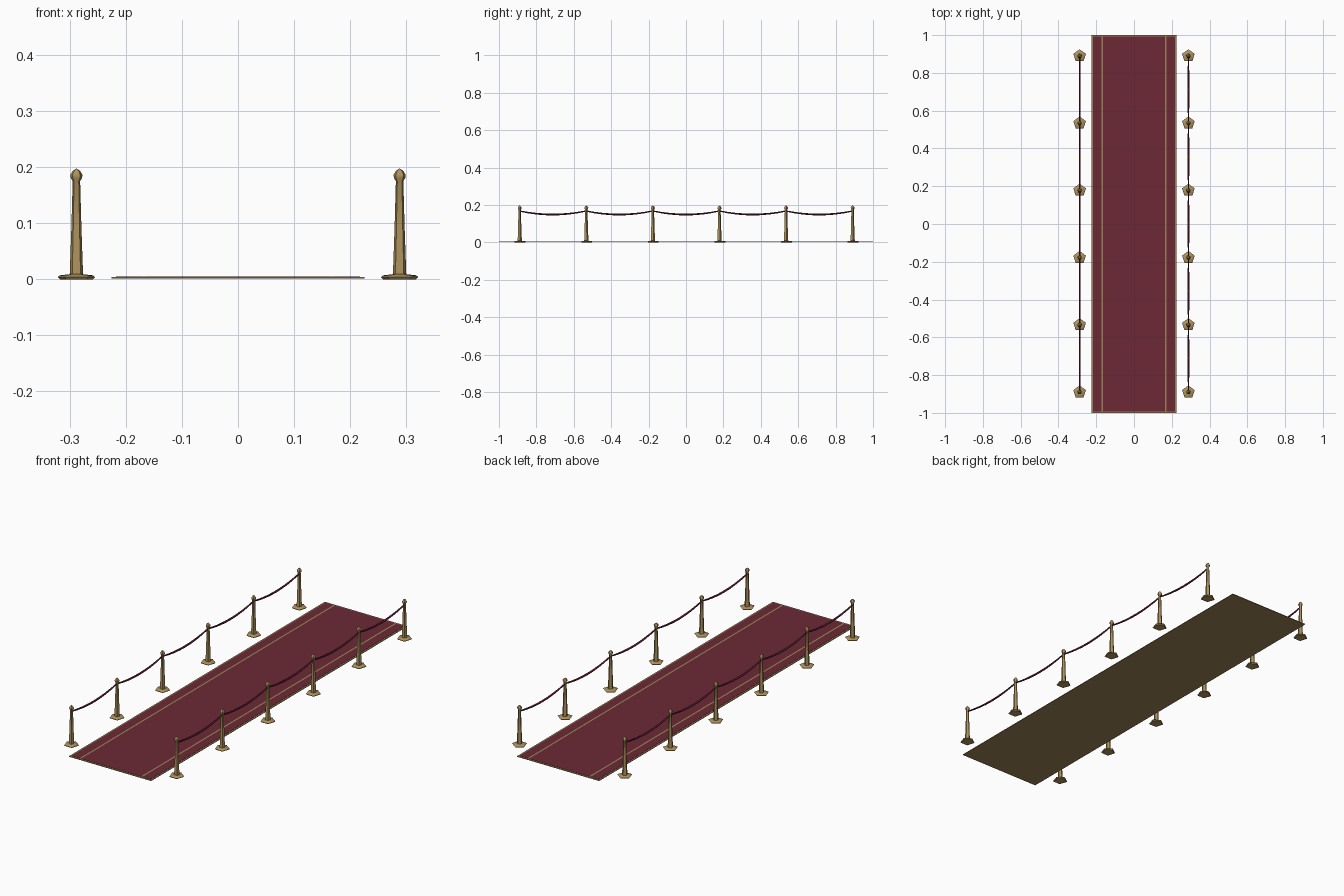
import bpy, bmesh, math

if "Cube" in bpy.data.objects:
    bpy.data.objects.remove(bpy.data.objects["Cube"])

def material(name, rgb):
    m = bpy.data.materials.new(name)
    m.diffuse_color = (*rgb, 1)
    m.use_nodes = True
    m.node_tree.nodes["Principled BSDF"].inputs["Base Color"].default_value = m.diffuse_color
    return m

GOLD = material("brass", (0.42, 0.29, 0.11))
TRIM = material("gold_trim", (0.33, 0.23, 0.09))
RED = material("red_carpet", (0.15, 0.022, 0.035))
ROPE = material("rope_velvet", (0.11, 0.012, 0.03))

def finish(name, bm, mat, smooth=None):
    bmesh.ops.recalc_face_normals(bm, faces=bm.faces)
    me = bpy.data.meshes.new(name)
    bm.to_mesh(me)
    bm.free()
    me.materials.append(mat)
    ob = bpy.data.objects.new(name, me)
    bpy.context.collection.objects.link(ob)
    if smooth:
        bpy.context.view_layer.objects.active = ob
        ob.select_set(True)
        bpy.ops.object.shade_smooth_by_angle(angle=math.radians(smooth))
        ob.select_set(False)
    return ob

def skin(bm, rings):
    # bridge successive rings and cap both ends
    vs = [[bm.verts.new(p) for p in r] for r in rings]
    n = len(vs[0])
    for a, b in zip(vs, vs[1:]):
        for i in range(n):
            j = (i + 1) % n
            bm.faces.new((a[i], a[j], b[j], b[i]))
    bm.faces.new(vs[0])
    bm.faces.new(vs[-1])

def slab(name, x0, x1, y0, y1, z0, z1, mat):
    bm = bmesh.new()
    skin(bm, [[(x0, y0, z), (x1, y0, z), (x1, y1, z), (x0, y1, z)] for z in (z0, z1)])
    return finish(name, bm, mat)

# carpet: gold backing shows as the border, red panels and two stripes on top
W, B, S = 0.225, 0.008, 0.168
slab("carpet_backing", -W, W, -1, 1, 0.001, 0.004, TRIM)
slab("carpet_centre", -S + 0.004, S - 0.004, -1 + B, 1 - B, 0.0035, 0.005, RED)
for s, side in ((-1, "left"), (1, "right")):
    x0, x1 = sorted((s * (S + 0.004), s * (W - B)))
    slab("carpet_edge_" + side, x0, x1, -1 + B, 1 - B, 0.0035, 0.005, RED)
    slab("carpet_stripe_" + side, s * S - 0.004, s * S + 0.004, -1 + B, 1 - B, 0.0035, 0.005, TRIM)

# five-sided post profile: foot, tapered pole, collar, ball, tip
PROFILE = [(0.031, 0), (0.035, 0.004), (0.031, 0.007), (0.0125, 0.009), (0.0095, 0.09),
           (0.007, 0.175), (0.0105, 0.180), (0.0115, 0.186), (0.007, 0.193), (0.001, 0.197)]
XP = 0.288
YS = [-0.89 + 0.356 * i for i in range(6)]

def post(name, x, y):
    bm = bmesh.new()
    ang = [math.pi / 2 + i * math.tau / 5 for i in range(5)]
    skin(bm, [[(x + r * math.cos(a), y + r * math.sin(a), z) for a in ang] for r, z in PROFILE])
    finish(name, bm, GOLD, 40)

# sagging rope, slightly thicker in the middle
def rope(name, x, y0, y1):
    bm = bmesh.new()
    rings = []
    for k in range(9):
        t = k / 8
        bow = 4 * t * (1 - t)
        z = 0.168 - 0.019 * bow
        r = 0.0035 + 0.0015 * bow
        rings.append([(x + r * math.cos(i * math.tau / 5), y0 + (y1 - y0) * t,
                       z + r * math.sin(i * math.tau / 5)) for i in range(5)])
    skin(bm, rings)
    finish(name, bm, ROPE, 80)

for s, side in ((-1, "left"), (1, "right")):
    for i, y in enumerate(YS):
        post(f"post_{side}_{i + 1}", s * XP, y)
    for i in range(5):
        rope(f"rope_{side}_{i + 1}", s * XP, YS[i], YS[i + 1])
